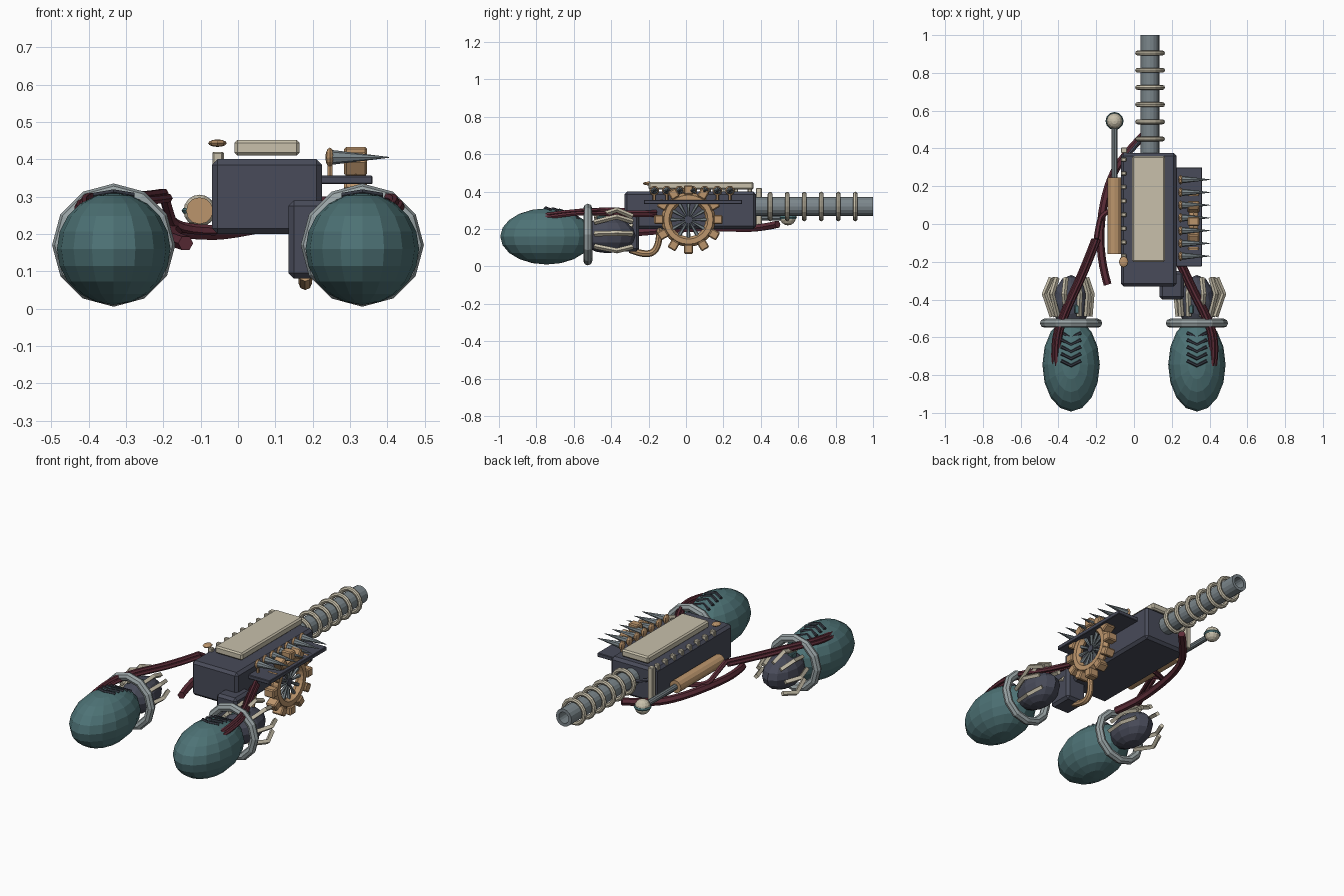
import bpy
from math import pi, sin, cos, radians
from mathutils import Vector

if "Cube" in bpy.data.objects:
    bpy.data.objects.remove(bpy.data.objects["Cube"])


def material(name, r, g, b):
    m = bpy.data.materials.new(name)
    m.use_nodes = True
    m.diffuse_color = (r, g, b, 1)
    node = next(n for n in m.node_tree.nodes if n.type == "BSDF_PRINCIPLED")
    node.inputs["Base Color"].default_value = (r, g, b, 1)
    return m


SLATE = material("slate", 0.065, 0.07, 0.1)
DARK = material("dark_steel", 0.035, 0.04, 0.055)
TEAL = material("teal", 0.075, 0.17, 0.18)
CREAM = material("cream", 0.58, 0.53, 0.41)
TAN = material("tan", 0.5, 0.3, 0.15)
STEEL = material("steel", 0.2, 0.24, 0.26)
SILVER = material("pale_steel", 0.32, 0.37, 0.38)
RED = material("dark_red", 0.11, 0.026, 0.04)


def finish(name, mat, bevel=0):
    ob = bpy.context.object
    ob.name = name
    ob.data.materials.append(mat)
    if bevel:
        mod = ob.modifiers.new("bevel", "BEVEL")
        mod.width, mod.segments = bevel, 1
    return ob


def box(name, mat, lo, hi, bevel=0):
    lo, hi = Vector(lo), Vector(hi)
    bpy.ops.mesh.primitive_cube_add(size=1, location=(lo + hi) / 2)
    bpy.context.object.scale = hi - lo
    bpy.ops.object.transform_apply(location=False, rotation=False, scale=True)
    return finish(name, mat, bevel)


def rod(name, mat, a, b, r1, r2=None, sides=12):
    a, b = Vector(a), Vector(b)
    bpy.ops.mesh.primitive_cone_add(
        vertices=sides, radius1=r1, radius2=r1 if r2 is None else r2,
        depth=(b - a).length, location=(a + b) / 2,
        rotation=(b - a).to_track_quat("Z", "Y").to_euler())
    return finish(name, mat)


def ball(name, mat, centre, size, seg=16, rings=10):
    bpy.ops.mesh.primitive_uv_sphere_add(segments=seg, ring_count=rings, location=centre)
    bpy.context.object.scale = size
    return finish(name, mat)


def ring(name, mat, centre, major, minor, seg=16, sides=8):
    bpy.ops.mesh.primitive_torus_add(
        location=centre, rotation=(pi / 2, 0, 0), major_radius=major,
        minor_radius=minor, major_segments=seg, minor_segments=sides)
    return finish(name, mat)


def tube(name, mat, points, radius, smooth_path=True, res=1):
    curve = bpy.data.curves.new(name, "CURVE")
    curve.dimensions = "3D"
    curve.bevel_depth, curve.bevel_resolution = radius, res
    curve.use_fill_caps = True
    curve.resolution_u = 4
    sp = curve.splines.new("NURBS" if smooth_path else "POLY")
    sp.points.add(len(points) - 1)
    for p, co in zip(sp.points, points):
        p.co = (*co, 1)
    if smooth_path:
        sp.order_u, sp.use_endpoint_u = 3, True
    sp.use_smooth = False
    ob = bpy.data.objects.new(name, curve)
    bpy.context.collection.objects.link(ob)
    bpy.ops.object.select_all(action="DESELECT")
    ob.select_set(True)
    bpy.context.view_layer.objects.active = ob
    bpy.ops.object.convert(target="MESH")
    return finish(name, mat) if not bpy.context.object.data.materials else bpy.context.object


# Main housing, lower block and top plate
box("housing", SLATE, (-0.07, -0.33, 0.2), (0.225, 0.375, 0.4), 0.015)
box("lower_block", SLATE, (0.135, -0.4, 0.08), (0.265, -0.25, 0.29), 0.015)
box("top_plate", CREAM, (-0.01, -0.2, 0.41), (0.165, 0.36, 0.452), 0.008)
for i in range(8):
    y = -0.17 + i * 0.073
    box("edge_stud", CREAM, (-0.068, y - 0.011, 0.385), (-0.04, y + 0.011, 0.42), 0.004)
box("rear_post", CREAM, (-0.068, 0.375, 0.22), (-0.038, 0.405, 0.42), 0.003)
ball("sight_bead", TAN, (-0.055, -0.2, 0.443), (0.025, 0.03, 0.01), 8, 6)

# Hollow barrel with rings
barrel = rod("barrel", STEEL, (0.085, 0.36, 0.32), (0.085, 1, 0.32), 0.05, sides=16)
bore = rod("bore_cutter", DARK, (0.085, 0.8, 0.32), (0.085, 1.1, 0.32), 0.032, sides=16)
bore.hide_render = True
bore.hide_viewport = True
cut = barrel.modifiers.new("bore", "BOOLEAN")
cut.object, cut.operation, cut.solver = bore, "DIFFERENCE", "EXACT"
for i in range(6):
    ring("barrel_ring", CREAM, (0.085, 0.45 + i * 0.091, 0.32), 0.066, 0.013)

# Spiked rail
box("spike_rail", SLATE, (0.22, -0.225, 0.333), (0.36, 0.3, 0.356), 0.003)
for i in range(7):
    y = -0.17 + i * 0.0675
    ball("spike_base", TAN, (0.246, y, 0.405), (0.012, 0.026, 0.026), 8, 6)
    rod("spike", STEEL, (0.25, y, 0.405), (0.405, y, 0.405), 0.02, 0.001, 8)
    rod("spike_stem", TAN, (0.246, y, 0.35), (0.246, y, 0.4), 0.008, sides=6)

# Toothed wheel with spokes
gx, gy, gz = 0.315, 0.013, 0.25
wheel = ring("wheel_rim", TAN, (gx, gy, gz), 0.118, 0.027, 24, 6)
wheel.rotation_euler = (0, pi / 2, 0)
for i in range(12):
    a = i * pi / 6
    d = Vector((0, sin(a), cos(a)))
    hub = Vector((gx, gy, gz))
    tooth = box("wheel_tooth", TAN, (-0.031, -0.024, -0.024), (0.031, 0.024, 0.026), 0.006)
    tooth.location = hub + d * 0.158
    tooth.rotation_euler = (-a, 0, 0)
    rod("wheel_spoke", STEEL, hub + d * 0.1, hub + d * 0.012, 0.012, 0.004, 6)
rod("wheel_axle", SLATE, (0.21, gy, gz), (gx + 0.01, gy, gz), 0.022, sides=10)

# Hooked pipe under the housing
tube("hook_pipe", TAN, [(0.18, -0.3, 0.09), (0.18, -0.24, 0.065), (0.18, -0.17, 0.07),
                        (0.19, -0.14, 0.14), (0.2, -0.14, 0.22)], 0.018, res=2)

# Side piston with ball end
rod("piston_sleeve", TAN, (-0.103, -0.16, 0.262), (-0.103, 0.245, 0.262), 0.036, sides=12)
rod("piston_rod", STEEL, (-0.103, 0.24, 0.262), (-0.103, 0.53, 0.262), 0.016, sides=10)
ball("piston_ball", CREAM, (-0.103, 0.545, 0.262), (0.043, 0.043, 0.043), 12, 8)
collar = ring("piston_collar", TEAL, (-0.103, 0.545, 0.262), 0.039, 0.009, 12, 6)
collar.rotation_euler = (0, 0, 0)

# Hose along the right side and its strut
tube("side_hose", RED, [(-0.14, -0.32, 0.175), (-0.175, -0.2, 0.185), (-0.18, 0.02, 0.205),
                        (-0.13, 0.24, 0.205), (-0.04, 0.38, 0.2), (0.07, 0.49, 0.225)], 0.021)
rod("rear_strut", SLATE, (-0.05, 0.34, 0.33), (0.04, 0.45, 0.33), 0.01, sides=6)


# Paired pods with collars, claws and chevrons
def pod(s):
    side = "left" if s > 0 else "right"
    cx = s * 0.333
    ball(side + "_pod", TEAL, (cx, -0.745, 0.16), (0.152, 0.248, 0.15))
    ball(side + "_pod_core", SLATE, (cx, -0.42, 0.165), (0.095, 0.15, 0.095), 12, 8)
    ring(side + "_pod_collar", SILVER, (cx, -0.525, 0.17), 0.141, 0.024, 12, 8)
    # Bent claws gripping the core
    for deg in (-35, 5, 45, 75, 115, 145, 185):
        a = radians(deg)
        reach = 1 if deg < 90 else 0.78
        path = [(0.1, -0.49), (0.142 * reach, -0.37), (0.105 * reach, -0.285)]
        tube(side + "_claw", CREAM, [(cx + s * r * cos(a), y, 0.165 + r * sin(a))
                                     for r, y in path], 0.014, False, 0)
    # Chevrons following the pod's upper surface
    for i in range(5):
        y = -0.575 - i * 0.037
        top = lambda dx, yy: 0.162 + 0.15 * max(
            0, 1 - (dx / 0.152) ** 2 - ((yy + 0.745) / 0.248) ** 2) ** 0.5
        tube(side + "_chevron", DARK,
             [(cx + dx, y + abs(dx) * 0.5 - 0.027, top(dx, y))
              for dx in (-0.052, 0, 0.052)], 0.009, False)
    for dx in (-0.033, 0.033):
        box(side + "_core_block", TEAL, (cx + dx - 0.015, -0.475, 0.235),
            (cx + dx + 0.015, -0.43, 0.268), 0.004)


for s in (1, -1):
    pod(s)

# Cable bundles running from the housing to the pods
for k in (-1, 0, 1):
    o, h = k * 0.014, abs(k) * -0.014
    tube("left_cable", RED, [(0.415 + o, -0.75, 0.275 + h), (0.43 + o, -0.62, 0.295 + h),
                             (0.38 + o, -0.48, 0.3 + h), (0.3 + o, -0.33, 0.285 + h),
                             (0.225 + o, -0.16, 0.29 + h)], 0.012)
    tube("right_cable", RED, [(-0.41 + o, -0.75, 0.275 + h), (-0.42 + o, -0.62, 0.295 + h),
                              (-0.36 + o, -0.45, 0.305 + h), (-0.26 + o, -0.24, 0.3 + h),
                              (-0.2 + o, -0.08, 0.31 + h)], 0.012)
tube("cable_link", RED, [(-0.2, -0.08, 0.31), (-0.19, -0.01, 0.27), (-0.17, 0.06, 0.21),
                         (-0.06, 0.1, 0.21)], 0.014)
